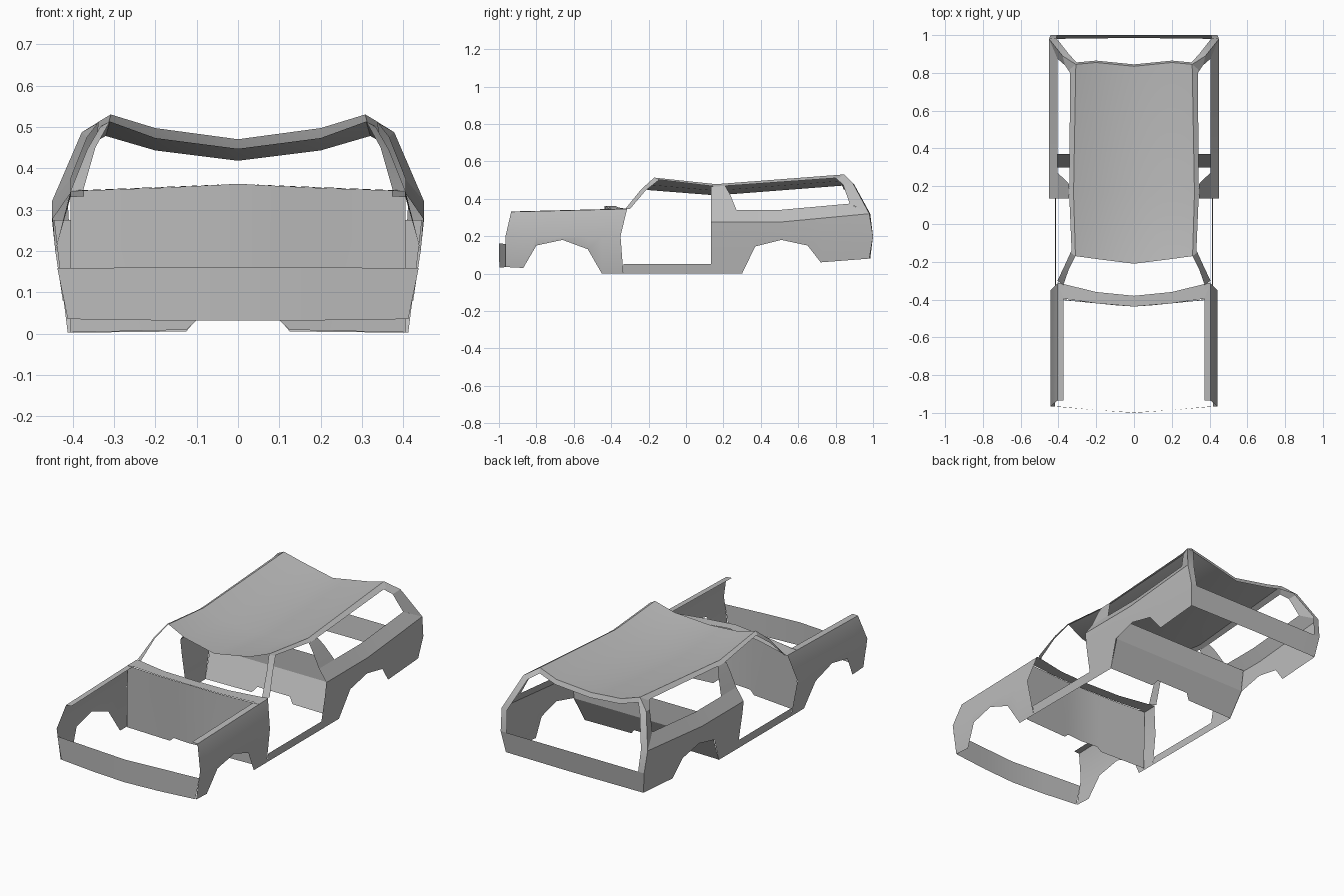
import bpy
import bmesh

cube = bpy.data.objects.get("Cube")
if cube:
    bpy.data.objects.remove(cube, do_unlink=True)

grey = bpy.data.materials.new("body_grey")
grey.use_nodes = True
grey.diffuse_color = (0.5, 0.5, 0.5, 1)
grey.node_tree.nodes["Principled BSDF"].inputs["Base Color"].default_value = (0.5, 0.5, 0.5, 1)


def loft(name, *rows, mirror=True):
    """Sheet metal skinned between rows of points, mirrored across x."""
    bm = bmesh.new()
    grid = [[bm.verts.new(p) for p in row] for row in rows]
    for a, b in zip(grid, grid[1:]):
        for i in range(len(a) - 1):
            bm.faces.new((a[i], a[i + 1], b[i + 1], b[i]))
    if mirror:
        geom = bm.verts[:] + bm.edges[:] + bm.faces[:]
        copy = bmesh.ops.duplicate(bm, geom=geom)["geom"]
        for v in copy:
            if isinstance(v, bmesh.types.BMVert):
                v.co.x *= -1
        bmesh.ops.reverse_faces(bm, faces=[f for f in copy if isinstance(f, bmesh.types.BMFace)])
    bmesh.ops.remove_doubles(bm, verts=bm.verts[:], dist=0.0005)
    mesh = bpy.data.meshes.new(name)
    bm.to_mesh(mesh)
    bm.free()
    mesh.materials.append(grey)
    obj = bpy.data.objects.new(name, mesh)
    bpy.context.collection.objects.link(obj)
    bpy.ops.object.select_all(action="DESELECT")
    obj.select_set(True)
    bpy.context.view_layer.objects.active = obj
    bpy.ops.object.shade_smooth_by_angle(angle=0.45)
    return obj


def lower_x(z):
    """Half width of the flank below its widest line."""
    return 0.412 + 0.15 * min(z, 0.2)


def flank(points):
    return [(lower_x(z), y, z) for y, z in points]


# Front fenders with arch and top flange
arch = flank([(-.965, .035), (-.87, .03), (-.8, .15), (-.66, .18), (-.525, .13), (-.45, 0), (-.335, 0)])
waist = flank([(y, .2) for y in (-.965, -.87, -.8, -.66, -.525, -.45, -.35)])
top_y = (-.935, -.87, -.8, -.66, -.525, -.42, -.315)
crown = [(.405, y, .33 + .025 * (y + .935)) for y in top_y]
flange = [(.372, y, z + .002) for x, y, z in crown]
loft("front_fender", arch, waist, crown, flange)

# Front panel, slightly pointed in plan
loft("front_panel",
     [(.412, -.965, .035), (.2, -.985, .032), (0, -.998, .032)],
     [(.437, -.965, .158), (.2, -.985, .16), (0, -1, .16)])

# Firewall with tunnel notch, and the cowl above it
loft("firewall",
     [(.405, -.4, .003), (.125, -.42, .009), (.1, -.423, .032), (0, -.43, .032)],
     [(.405, -.395, .345), (.2, -.42, .352), (.1, -.43, .357), (0, -.437, .362)])
loft("cowl",
     [(.372, -.395, .347), (.2, -.42, .354), (0, -.437, .362)],
     [(.405, -.31, .345), (.2, -.36, .353), (0, -.38, .362)])

# Door sills
loft("door_sill", flank([(-.335, 0), (.135, 0)]), flank([(-.335, .05), (.135, .05)]))

# Rear quarters up to the window ledge
arch = flank([(.135, 0), (.3, 0), (.37, .145), (.51, .18), (.65, .15), (.72, .06), (.98, .08)])
waist = flank([(y, .2) for y in (.135, .27, .37, .51, .65, .73, 1)])
belt = [(.45, y, .275 + max(0, y - .5) * .094) for y in (.135, .27, .37, .5, .65, .75, .98)]
ledge = [(.405, y, .34 + max(0, y - .5) * .09) for y in (.135, .27, .37, .5, .65, .75, .875)]
loft("rear_quarter", arch, waist, belt, ledge)

# Broad pillars behind the doors
loft("middle_pillar",
     [(.405, .135, .34), (.405, .27, .34)],
     [(.365, .135, .425), (.365, .235, .425)],
     [(.343, .135, .465), (.343, .21, .468)])

# Roof skin, dished across and sagging along
roof_front = [(.31, -.17, .513), (.2, -.185, .473), (0, -.21, .447)]
roof_middle = [(.32, .16, .478), (.2, .16, .443), (0, .16, .418)]
roof_rear = [(.308, .845, .53), (.2, .855, .497), (0, .835, .47)]
loft("roof", roof_front, roof_middle, roof_rear)
loft("roof_rear_lip", roof_rear, [(x, y + .01, z - .025) for x, y, z in roof_rear])
loft("roof_rail",
     [roof_front[0], roof_middle[0], roof_rear[0]],
     [(.33, -.155, .503), (.343, .16, .465), (.338, .82, .512)])

# Windscreen pillars
loft("front_pillar",
     [(.31, -.17, .513), (.345, -.24, .45), (.375, -.325, .345)],
     [(.333, -.145, .5), (.365, -.215, .445), (.405, -.3, .345)])

# Rear pillars: side face, then return towards the tailgate opening
inner = [(.338, .8, .51), (.365, .84, .475), (.405, .875, .374)]
outline = [(.308, .845, .53), (.378, .89, .487), (.45, .98, .32)]
loft("rear_pillar", inner, outline)
loft("rear_pillar_return",
     outline + [(.442, 1, .2)],
     [(.3, .85, .505), (.345, .9, .475), (.412, .985, .32), (.405, 1, .2)])

# Rear panel
loft("rear_panel",
     [(.424, .98, .08), (0, .985, .08)],
     [(.442, 1, .2), (0, 1, .2)])

# Bulkhead behind the cabin, with tunnel notch
loft("rear_bulkhead",
     [(.412, .3, .002), (.125, .3, .005), (.1, .315, .035), (0, .315, .035)],
     [(.43, .37, .145), (.125, .37, .145), (.1, .37, .145), (0, .37, .145)],
     [(.445, .37, .275), (.125, .37, .275), (.1, .37, .275), (0, .37, .275)])
